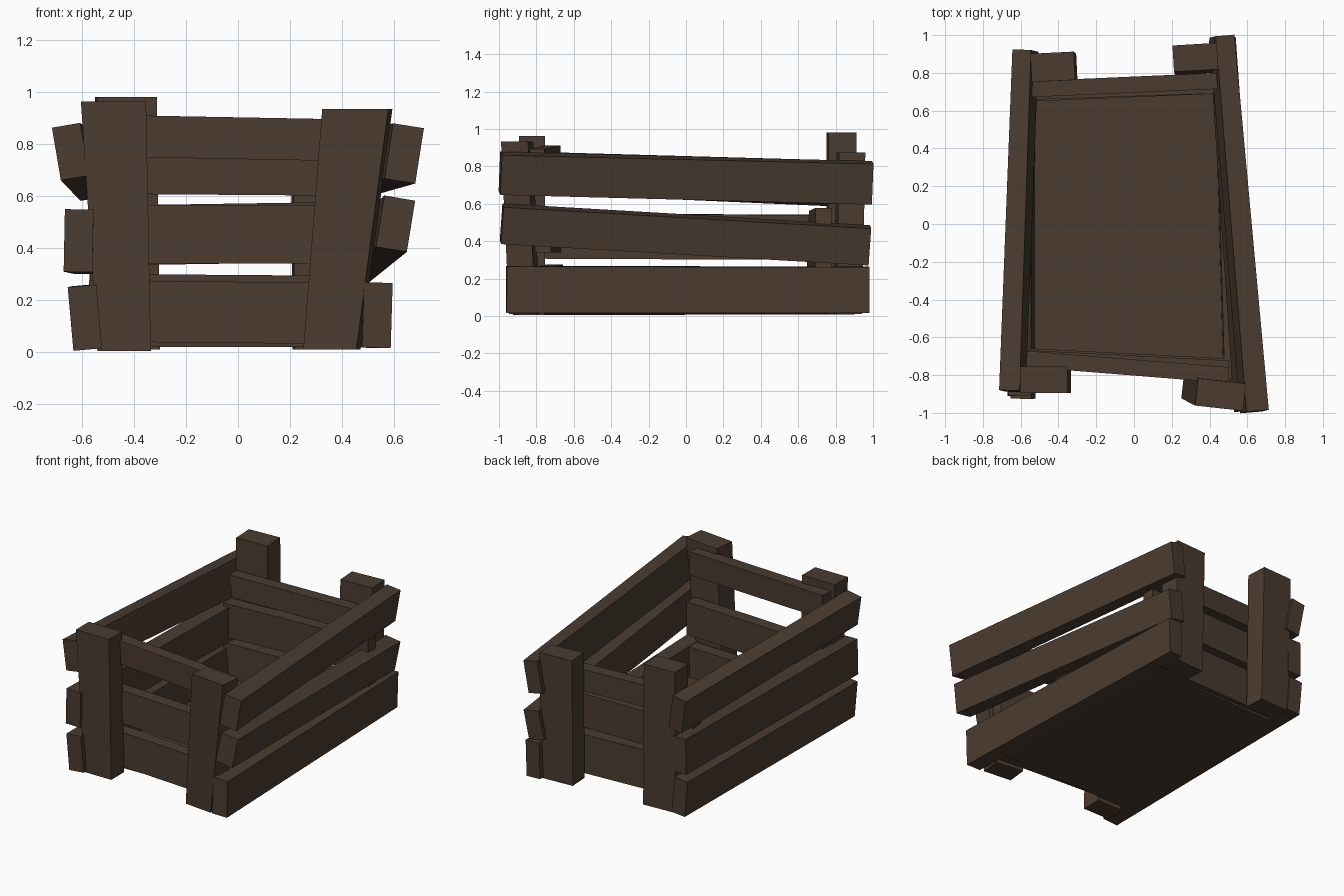
import bpy, bmesh
from mathutils import Vector

wood = bpy.data.materials.new("dark_wood")
wood.diffuse_color = (0.07, 0.045, 0.03, 1)


def beam(name, p0, p1, hint, s0, s1, level=False):
    """Crooked plank from p0 to p1; s = (thickness, size along hint); level keeps end cuts flat."""
    p0, p1 = Vector(p0), Vector(p1)
    axis = Vector((0, 0, 1)) if level else (p1 - p0).normalized()
    side = axis.cross(Vector(hint)).normalized()
    up = side.cross(axis)
    bm = bmesh.new()
    rings = []
    for p, (t, h) in ((p0, s0), (p1, s1)):
        rings.append([bm.verts.new(p + side * t * a / 2 + up * h * b / 2)
                      for a, b in ((-1, -1), (1, -1), (1, 1), (-1, 1))])
    bm.faces.new(rings[0])
    bm.faces.new(rings[1])
    for i in range(4):
        j = (i + 1) % 4
        bm.faces.new((rings[0][i], rings[0][j], rings[1][j], rings[1][i]))
    bmesh.ops.recalc_face_normals(bm, faces=bm.faces)
    me = bpy.data.meshes.new(name)
    bm.to_mesh(me)
    bm.free()
    me.materials.append(wood)
    ob = bpy.data.objects.new(name, me)
    bpy.context.collection.objects.link(ob)


# Long side boards: front end, back end, sideways lean, sizes
for name, p0, p1, lean, s0, s1 in (
    ("right_board_top", (0.638, -0.993, 0.763), (0.465, 0.994, 0.712), 0.16, (0.12, 0.215), (0.10, 0.22)),
    ("right_board_middle", (0.605, -0.985, 0.493), (0.468, 0.98, 0.378), 0.17, (0.12, 0.20), (0.11, 0.20)),
    ("right_board_bottom", (0.535, -0.96, 0.142), (0.475, 0.98, 0.14), 0.03, (0.11, 0.25), (0.10, 0.245)),
    ("left_board_top", (-0.643, -0.885, 0.77), (-0.575, 0.918, 0.705), -0.17, (0.11, 0.205), (0.10, 0.235)),
    ("left_board_middle", (-0.612, -0.91, 0.428), (-0.58, 0.90, 0.42), 0.02, (0.11, 0.24), (0.10, 0.24)),
    ("left_board_bottom", (-0.588, -0.925, 0.132), (-0.582, 0.90, 0.135), -0.09, (0.11, 0.245), (0.10, 0.245)),
):
    beam(name, p0, p1, (lean, 0, 1), s0, s1)

# Short end boards: left y and z, right y and z, height
for name, y0, z0, y1, z1, h in (
    ("front_board_top", -0.714, 0.832, -0.80, 0.812, 0.16),
    ("front_board_middle", -0.71, 0.452, -0.765, 0.452, 0.225),
    ("front_board_bottom", -0.70, 0.158, -0.755, 0.148, 0.235),
    ("back_board_top", 0.713, 0.683, 0.76, 0.675, 0.15),
    ("back_board_middle", 0.70, 0.447, 0.735, 0.463, 0.23),
    ("back_board_bottom", 0.69, 0.168, 0.735, 0.16, 0.265),
):
    beam(name, (-0.57, y0, z0), (0.50, y1, z1), (0, 0, 1), (0.085, h), (0.085, h))

# Corner posts: bottom, top, yaw hint, sizes
for name, p0, p1, hint, s0, s1 in (
    ("front_left_post", (-0.437, -0.825, 0.005), (-0.478, -0.824, 0.963), (1, 0, 0), (0.14, 0.205), (0.14, 0.25)),
    ("front_right_post", (0.36, -0.865, 0.01), (0.458, -0.903, 0.933), (1, -0.11, 0), (0.14, 0.205), (0.145, 0.255)),
    ("back_left_post", (-0.42, 0.825, 0.01), (-0.43, 0.832, 0.98), (1, 0.05, 0), (0.14, 0.235), (0.15, 0.23)),
    ("back_right_post", (0.33, 0.865, 0.01), (0.325, 0.882, 0.875), (1, 0.06, 0), (0.14, 0.235), (0.14, 0.235)),
):
    beam(name, p0, p1, hint, s0, s1, level=True)

# Floor panel, narrowing to the back
beam("floor_panel", (-0.025, -0.73, 0.04), (-0.05, 0.72, 0.04), (0, 0, 1), (1.06, 0.04), (1.0, 0.04))
